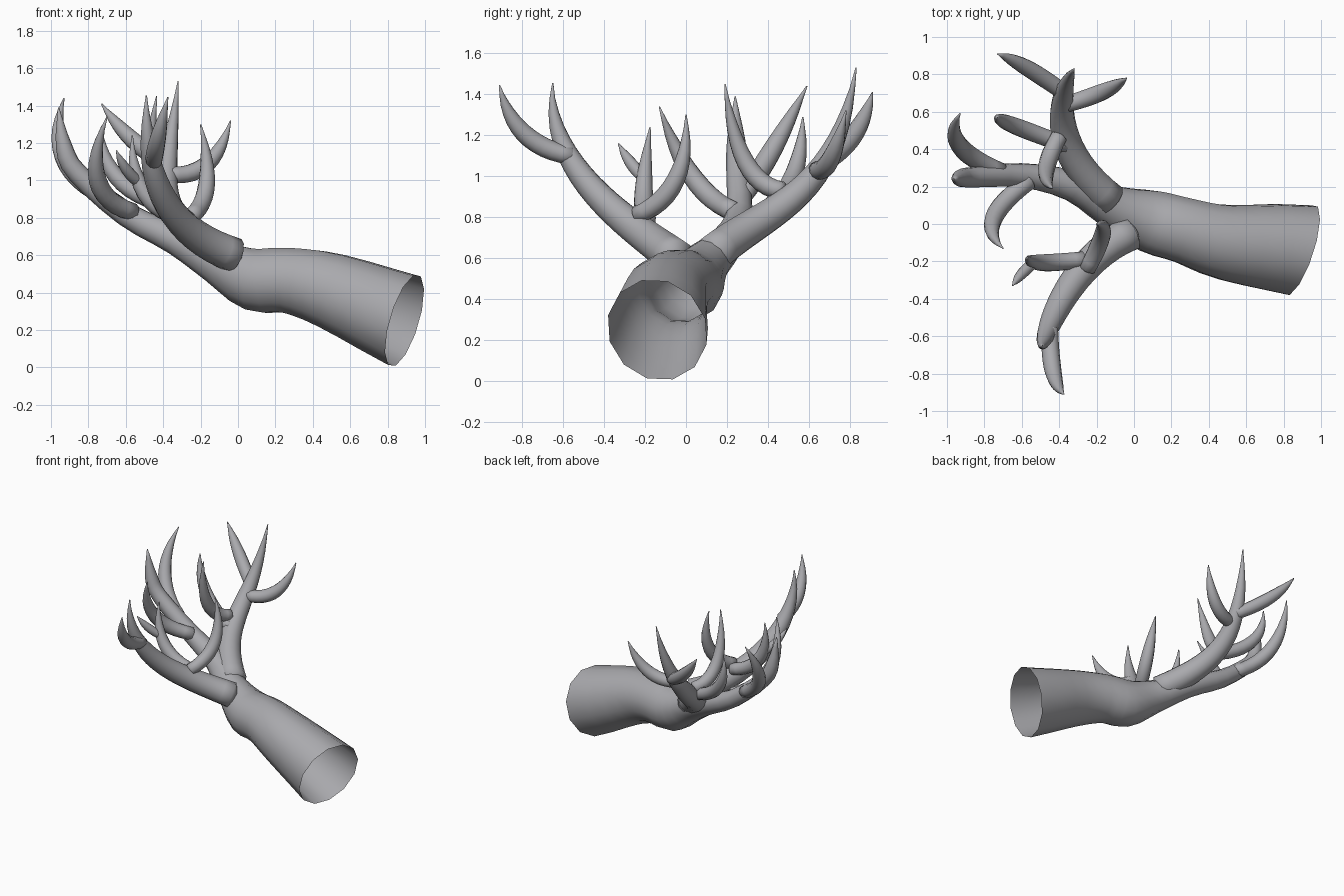
import bpy, bmesh, math
from mathutils import Vector

if "Cube" in bpy.data.objects:
    bpy.data.objects.remove(bpy.data.objects["Cube"])

mat = bpy.data.materials.new("plain grey")
mat.diffuse_color = (0.40, 0.40, 0.42, 1)
mat.use_nodes = True
mat.node_tree.nodes["Principled BSDF"].inputs["Base Color"].default_value = mat.diffuse_color


def bezier(ctrl, t):
    """Point on a Bezier curve with any number of control points."""
    p = [Vector(c) for c in ctrl]
    while len(p) > 1:
        p = [a.lerp(b, t) for a, b in zip(p, p[1:])]
    return p[0]


def catmull(pts, n):
    """Smooth path through points that also carry a radius."""
    p = [Vector(q) for q in pts]
    p = [p[0] * 2 - p[1]] + p + [p[-1] * 2 - p[-2]]
    out = []
    for i in range(1, len(p) - 2):
        a, b, c, d = p[i - 1:i + 3]
        for k in range(n):
            t = k / n
            out.append(0.5 * (2 * b + (c - a) * t + (2 * a - 5 * b + 4 * c - d) * t * t
                              + (3 * b - a - 3 * c + d) * t ** 3))
    return out + [p[-2]]


def tube(name, pos, rad, sides=12, first_normal=None):
    """Sweep a round section along a path; first_normal means an open cut end."""
    bm = bmesh.new()
    rings, u = [], Vector((0, 0.3, 1))
    for i, c in enumerate(pos):
        t = (pos[min(i + 1, len(pos) - 1)] - pos[max(i - 1, 0)]).normalized()
        if i == 0 and first_normal:
            t = Vector(first_normal).normalized()
        u = (u - t * u.dot(t)).normalized()
        v = t.cross(u)
        rings.append([bm.verts.new(c + max(rad[i], 0.003) * (u * math.cos(a) + v * math.sin(a)))
                      for a in (math.tau * k / sides for k in range(sides))])
    for r0, r1 in zip(rings, rings[1:]):
        for k in range(sides):
            j = (k + 1) % sides
            bm.faces.new((r0[k], r0[j], r1[j], r1[k]))
    bm.faces.new(rings[-1])
    if not first_normal:
        # shallow domed root
        top = bm.verts.new(pos[0] + (pos[0] - pos[1]).normalized() * rad[0] * 0.5)
        for k in range(sides):
            bm.faces.new((rings[0][(k + 1) % sides], rings[0][k], top))
    bmesh.ops.recalc_face_normals(bm, faces=bm.faces[:])
    for f in bm.faces:
        f.smooth = True
    me = bpy.data.meshes.new(name)
    bm.to_mesh(me)
    bm.free()
    me.materials.append(mat)
    bpy.context.collection.objects.link(bpy.data.objects.new(name, me))


def limb(name, radius, *ctrl, steps=12):
    """Bezier limb whose radius follows a rule along its length."""
    ts = [i / steps for i in range(steps + 1)]
    tube(name, [bezier(ctrl, t) for t in ts], [radius(t) for t in ts])


def branch_radius(t):
    return (0.095 - 0.05 * t) * (1 - t ** 6)


def twig_radius(size):
    # slightly swollen middle, pointed tip
    return lambda t: size * (0.85 + 0.35 * t) * (1 - t ** 2.6)


# trunk, open at the cut end, running on into the left branch
path = catmull([(.89, -.14, .25, .257), (.50, -.10, .41, .208), (.27, -.035, .465, .18),
                (.09, .015, .47, .172), (-.11, .09, .565, .12), (-.33, .205, .685, .085),
                (-.60, .26, .82, .066), (-.86, .25, 1.04, .055), (-.93, .245, 1.18, .045),
                (-.96, .24, 1.39, .003)], 3)
tube("trunk", [p.to_3d() for p in path], [p[3] for p in path], first_normal=(-1, .33, .3))

# the two other main branches
limb("back_branch", branch_radius, (-.13, .13, .62), (-.48, .42, .86), (-.39, .73, .88),
     (-.32, .83, 1.53), steps=18)
limb("front_branch", branch_radius, (-.02, -.05, .60), (-.39, -.22, .735), (-.50, -.69, 1.0),
     (-.49, -.65, 1.455), steps=18)

# twigs on the front branch: root, bend, tip
twig = twig_radius(.052)
limb("front_twig_outer", twig, (-.45, -.56, 1.10), (-.45, -.85, 1.15), (-.375, -.91, 1.445))
limb("front_twig_inner", twig, (-.25, -.24, .81), (-.11, .02, .91), (-.20, 0, 1.30))
limb("front_twig_left", twig, (-.27, -.19, .79), (-.58, -.23, .85), (-.565, -.175, 1.24))
limb("front_twig_small", twig_radius(.034), (-.53, -.20, .99), (-.61, -.27, 1.05), (-.65, -.33, 1.16))

# twigs on the back branch
limb("back_twig_left", twig, (-.37, .70, 1.08), (-.59, .86, 1.20), (-.73, .91, 1.41))
limb("back_twig_right", twig, (-.36, .64, 1.03), (-.12, .71, 1.01), (-.04, .78, 1.32))
limb("back_twig_inner", twig, (-.40, .47, .93), (-.52, .25, .95), (-.435, .19, 1.45))
limb("back_twig_low", twig, (-.36, .42, .86), (-.755, .565, .965), (-.73, .57, 1.29))

# twigs on the left branch
thick = twig_radius(.056)
limb("left_twig_back", thick, (-.71, .28, .91), (-1.05, .41, 1.085), (-.93, .59, 1.44))
limb("left_twig_front", thick, (-.56, .23, .83), (-.87, .01, .915), (-.70, -.13, 1.34))
